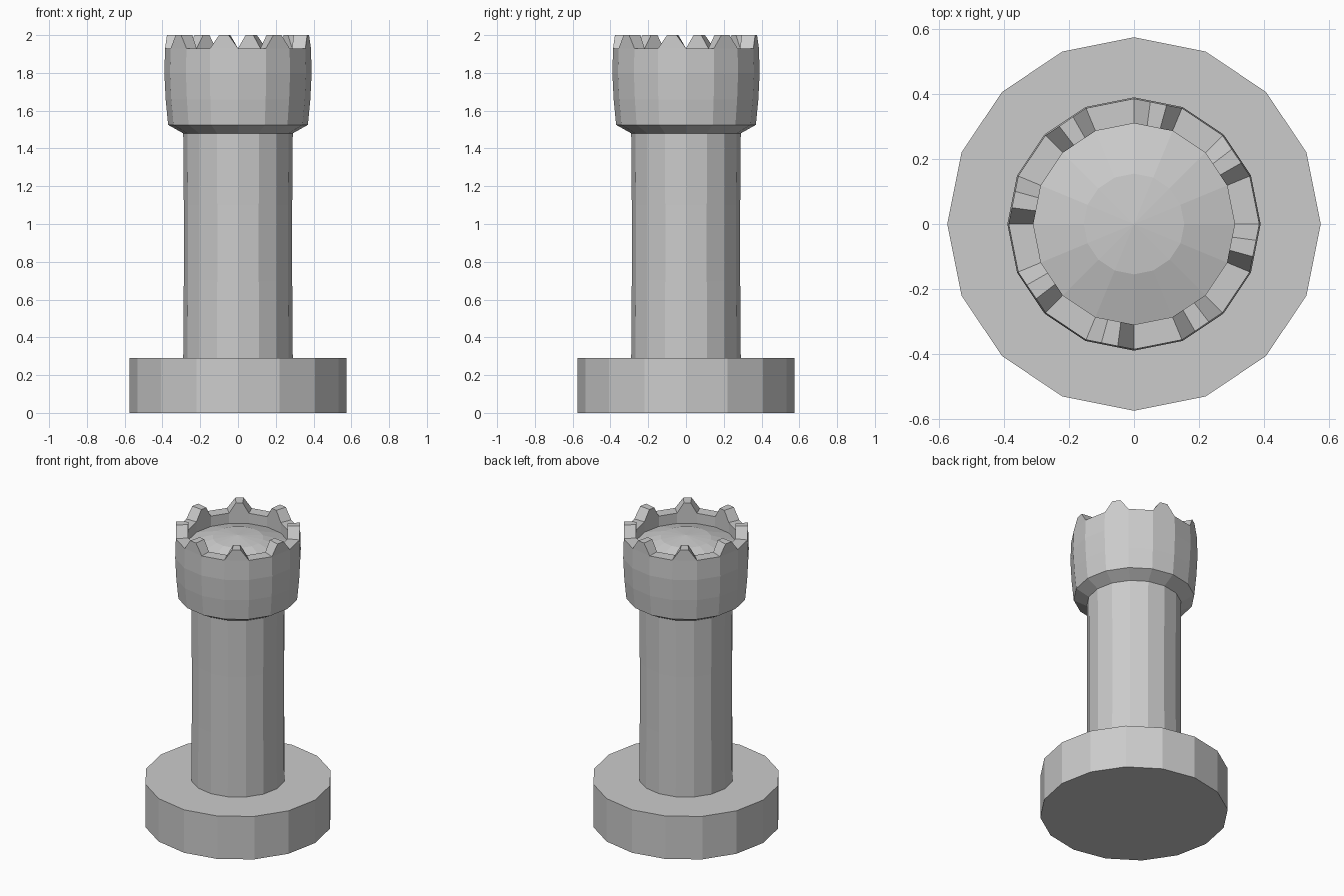
import bpy, bmesh, math

if "Cube" in bpy.data.objects:
    bpy.data.objects.remove(bpy.data.objects["Cube"])

SIDES = 16

def ring_point(r, z, k):
    a = 2 * math.pi * k / SIDES
    return (r * math.cos(a), r * math.sin(a), z)

def lathe(name, profile, merlon_step=None):
    """Revolve an (r, z) profile; r = 0 gives a pole. merlon_step = profile step of the rim."""
    bm = bmesh.new()
    rings = []
    for r, z in profile:
        if r == 0:
            rings.append([bm.verts.new((0, 0, z))] * SIDES)
        else:
            rings.append([bm.verts.new(ring_point(r, z, k)) for k in range(SIDES)])
    rim = []
    for i, (a, b) in enumerate(zip(rings, rings[1:])):
        for k in range(SIDES):
            n = (k + 1) % SIDES
            vs = list(dict.fromkeys([a[k], a[n], b[n], b[k]]))
            f = bm.faces.new(vs)
            if i == merlon_step and k % 2 == 1:
                rim.append((f, a[k], a[n], b[n], b[k]))
    # tapered battlements on every second rim segment
    for f, a0, a1, b1, b0 in rim:
        def top(p, q, t):
            v = p.co.lerp(q.co, t)
            v.z = 2.0
            return bm.verts.new(v)
        lo = [a0, a1, b1, b0]
        hi = [top(a0, a1, 0.32), top(a0, a1, 0.66), top(b0, b1, 0.66), top(b0, b1, 0.32)]
        bm.faces.remove(f)
        bm.faces.new(hi)
        for j in range(4):
            m = (j + 1) % 4
            bm.faces.new([lo[j], lo[m], hi[m], hi[j]])
    bmesh.ops.recalc_face_normals(bm, faces=bm.faces)
    mesh = bpy.data.meshes.new(name)
    bm.to_mesh(mesh)
    bm.free()
    ob = bpy.data.objects.new(name, mesh)
    bpy.context.collection.objects.link(ob)
    return ob

# round foot
lathe("base", [(0, 0), (0.575, 0), (0.575, 0.29), (0, 0.29)])

# column, flared head, battlement rim and domed floor as one turned body
body = [(0, 0.29), (0.29, 0.29), (0.287, 0.7), (0.287, 1.1), (0.29, 1.48),
        (0.37, 1.525), (0.383, 1.66), (0.39, 1.80), (0.386, 1.93),
        (0.31, 1.93), (0.31, 1.86), (0.155, 1.91), (0, 1.925)]
lathe("tower", body, merlon_step=8)
